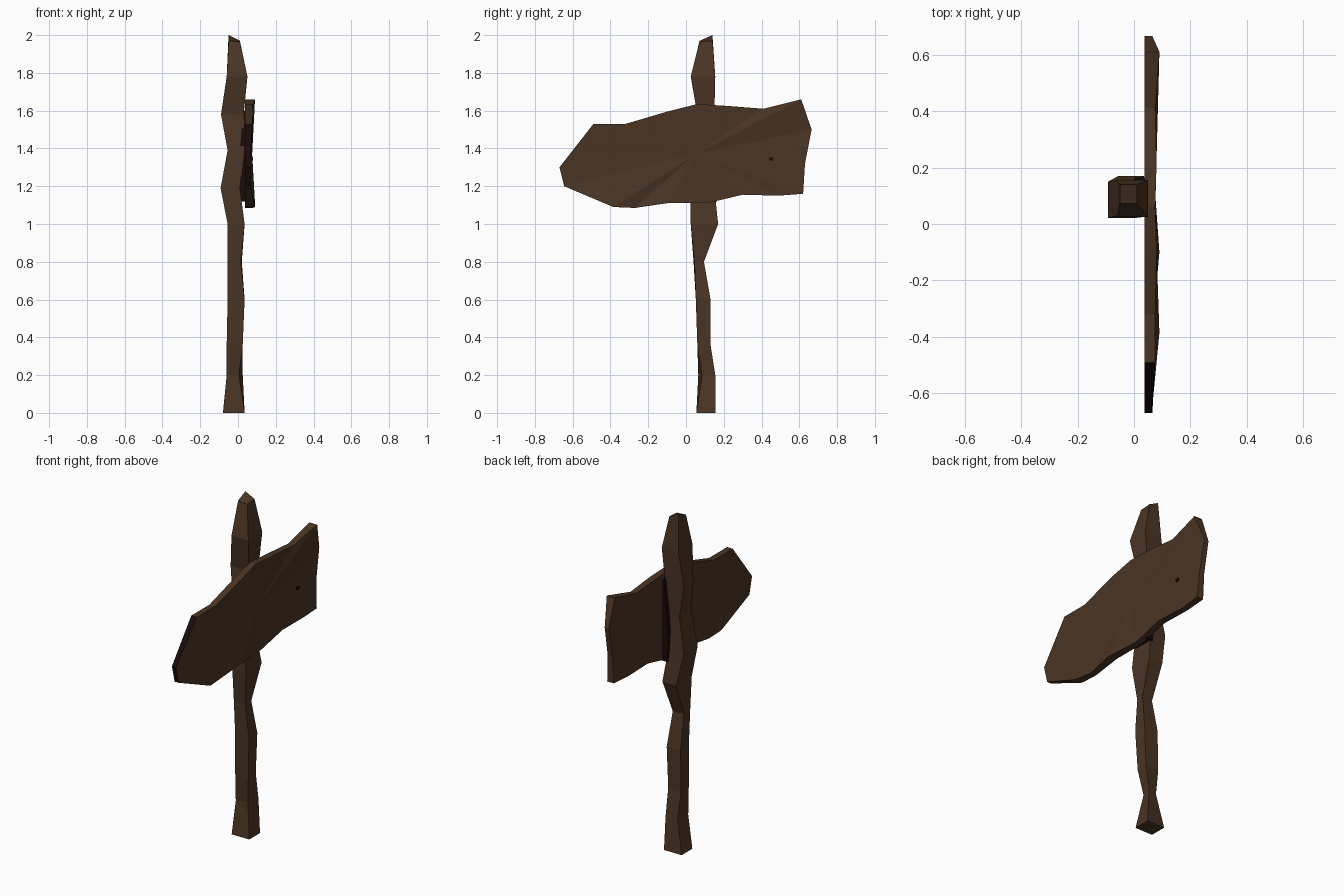
import bpy, bmesh


def material(name, rgb):
    m = bpy.data.materials.new(name)
    m.diffuse_color = (*rgb, 1)
    return m


WOOD = material("brown wood", (0.070, 0.036, 0.018))
DARK = material("dark wood", (0.010, 0.003, 0.003))


def finish(name, bm, mats):
    bmesh.ops.recalc_face_normals(bm, faces=bm.faces)
    me = bpy.data.meshes.new(name)
    bm.to_mesh(me)
    bm.free()
    for m in mats:
        me.materials.append(m)
    ob = bpy.data.objects.new(name, me)
    bpy.context.collection.objects.link(ob)
    return ob


def column(name, rings, mat, tops=(0, 0, 0, 0)):
    """Four-sided column; ring = z, x0, x1, y0, y1, corner pull-in."""
    bm = bmesh.new()
    loops = []
    for i, (z, x0, x1, y0, y1, k) in enumerate(rings):
        corners = [(x0, y0), (x1 - k, y0 + k), (x1, y1), (x0 + k, y1 - k)]
        dz = tops if i == len(rings) - 1 else (0, 0, 0, 0)
        loops.append([bm.verts.new((x, y, z + d)) for (x, y), d in zip(corners, dz)])
    for a, b in zip(loops, loops[1:]):
        for j in range(4):
            n = (j + 1) % 4
            bm.faces.new((a[j], a[n], b[n], b[j]))
    bm.faces.new(loops[0])
    bm.faces.new(loops[-1])
    return finish(name, bm, [mat])


# Crooked post
column("post", [
    (0.00, -0.08, 0.035, 0.055, 0.155, 0),
    (0.20, -0.06, 0.025, 0.065, 0.155, 0.02),
    (0.36, -0.06, 0.025, 0.06, 0.13, 0),
    (0.60, -0.055, 0.035, 0.052, 0.13, 0),
    (0.80, -0.055, 0.02, 0.04, 0.095, 0.005),
    (1.00, -0.055, 0.035, 0.025, 0.17, 0),
    (1.19, -0.092, 0.01, 0.022, 0.15, 0),
    (1.39, -0.055, 0.033, 0.03, 0.14, 0),
    (1.58, -0.09, 0.03, 0.06, 0.15, 0),
    (1.78, -0.06, 0.05, 0.025, 0.155, 0),
    (1.97, -0.05, 0.01, 0.072, 0.14, 0),
], WOOD, tops=(0.0, -0.005, 0.0, 0.03))

# Dark packing between post and board
column("spacer", [
    (1.12, 0.005, 0.05, 0.04, 0.165, 0),
    (1.30, 0.0, 0.05, 0.03, 0.165, 0),
    (1.45, 0.015, 0.05, 0.035, 0.165, 0),
    (1.60, 0.025, 0.05, 0.07, 0.165, 0),
], DARK)

# Arrow-shaped board: outline as y, z, front x
outline = [
    (-0.67, 1.30, 0.065), (-0.49, 1.53, 0.075), (-0.32, 1.53, 0.075),
    (-0.10, 1.595, 0.08), (0.06, 1.635, 0.075), (0.22, 1.625, 0.08),
    (0.41, 1.61, 0.075), (0.61, 1.66, 0.09), (0.665, 1.50, 0.065),
    (0.63, 1.32, 0.07), (0.62, 1.16, 0.08), (0.49, 1.15, 0.075),
    (0.30, 1.155, 0.08), (0.11, 1.11, 0.075), (-0.10, 1.11, 0.09),
    (-0.27, 1.085, 0.075), (-0.385, 1.09, 0.09), (-0.645, 1.20, 0.065),
]
bm = bmesh.new()
front = [bm.verts.new((x, y, z)) for y, z, x in outline]
back = [bm.verts.new((0.038, y, z)) for y, z, x in outline]
hub = bm.verts.new((0.075, 0.05, 1.37))
n = len(outline)
for i in range(n):
    j = (i + 1) % n
    bm.faces.new((front[i], front[j], hub))
    side = bm.faces.new((front[i], front[j], back[j], back[i]))
    # Dark edge at the pointed tip
    if i in (0, n - 1):
        side.material_index = 1
bm.faces.new(back)
finish("sign_board", bm, [WOOD, DARK])

# Small nail in the board
bm = bmesh.new()
bmesh.ops.create_cube(bm, size=1)
for v in bm.verts:
    v.co = (0.074 + v.co.x * 0.009, 0.45 + v.co.y * 0.02, 1.343 + v.co.z * 0.016)
finish("nail", bm, [DARK])
